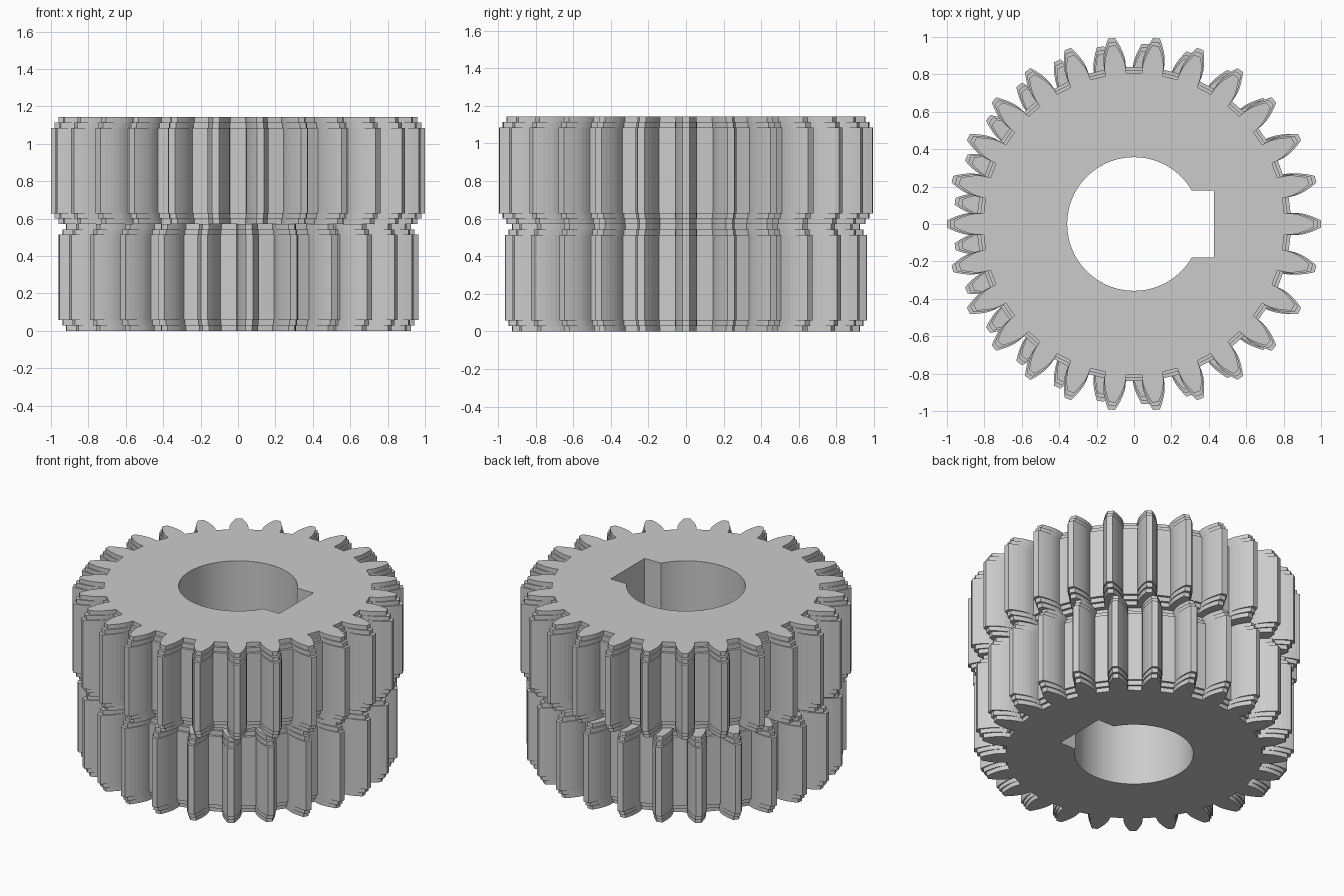
import bpy, bmesh
from math import pi, sin, cos, tan, acos, sqrt, asin, radians

cube = bpy.data.objects.get("Cube")
if cube:
    bpy.data.objects.remove(cube, do_unlink=True)

MODULE = 1 / 14
HEIGHT = 8 * MODULE
STEP = 0.4 * MODULE
BORE = 5 * MODULE
KEY_DEPTH = 6 * MODULE
KEY_HALF = 2.5 * MODULE
PRESSURE = radians(20)

steel = bpy.data.materials.new("plain grey steel")
steel.use_nodes = True
GREY = (0.6, 0.6, 0.6, 1)
steel.diffuse_color = GREY
steel.node_tree.nodes["Principled BSDF"].inputs["Base Color"].default_value = GREY


def involute(angle):
    return tan(angle) - angle


def gear_outline(teeth):
    """Involute tooth ring with a tooth centred on +x."""
    pitch = MODULE * teeth / 2
    root, tip = pitch - 1.25 * MODULE, pitch + MODULE
    base = pitch * cos(PRESSURE)
    half_base = pi / (2 * teeth) + involute(PRESSURE) - 0.0075
    flank = [(root, half_base + 0.002)]
    for i in range(6):
        r = base + (tip - base) * i / 5
        flank.append((r, half_base - involute(acos(min(1, base / r)))))
    tooth = [(r, -a) for r, a in flank] + [(r, a) for r, a in reversed(flank)]
    return [(r * cos(a + 2 * pi * k / teeth), r * sin(a + 2 * pi * k / teeth))
            for k in range(teeth) for r, a in tooth]


def bore_outline(segments=96):
    """Round bore with a square keyway on +x."""
    start = asin(KEY_HALF / BORE)
    sweep = 2 * (pi - start)
    arc = [(BORE * cos(start + sweep * i / segments),
            BORE * sin(start + sweep * i / segments)) for i in range(segments + 1)]
    return arc + [(KEY_DEPTH, -KEY_HALF), (KEY_DEPTH, KEY_HALF)]


def add_loop(bm, points, z, scale=1):
    return [bm.verts.new((x * scale, y * scale, z)) for x, y in points]


def bridge(bm, a, b):
    for i in range(len(a)):
        j = (i + 1) % len(a)
        bm.faces.new((a[i], a[j], b[j], b[i]))


def cap(bm, outer, inner):
    edges = []
    for loop in (outer, inner):
        for i, v in enumerate(loop):
            w = loop[(i + 1) % len(loop)]
            edges.append(bm.edges.get((v, w)) or bm.edges.new((v, w)))
    bmesh.ops.triangle_fill(bm, use_beauty=True, use_dissolve=False, edges=edges)


def make_gear(name, teeth, bottom):
    bm = bmesh.new()
    outline, bore = gear_outline(teeth), bore_outline()
    # stepped ends, full size in the middle
    lower = [(0, 0.96), (STEP, 0.96), (STEP, 0.98), (2 * STEP, 0.98), (2 * STEP, 1)]
    levels = lower + [(HEIGHT - z, s) for z, s in reversed(lower)]
    rings = [add_loop(bm, outline, bottom + z, s) for z, s in levels]
    for a, b in zip(rings, rings[1:]):
        bridge(bm, a, b)
    # bore walls and flat end faces
    holes = [add_loop(bm, bore, bottom), add_loop(bm, bore, bottom + HEIGHT)]
    bridge(bm, holes[0], holes[1])
    cap(bm, rings[0], holes[0])
    cap(bm, rings[-1], holes[1])
    bmesh.ops.recalc_face_normals(bm, faces=bm.faces)
    mesh = bpy.data.meshes.new(name)
    bm.to_mesh(mesh)
    bm.free()
    mesh.materials.append(steel)
    obj = bpy.data.objects.new(name, mesh)
    bpy.context.collection.objects.link(obj)
    return obj


make_gear("lower_gear", 25, 0)
make_gear("upper_gear", 26, HEIGHT)
